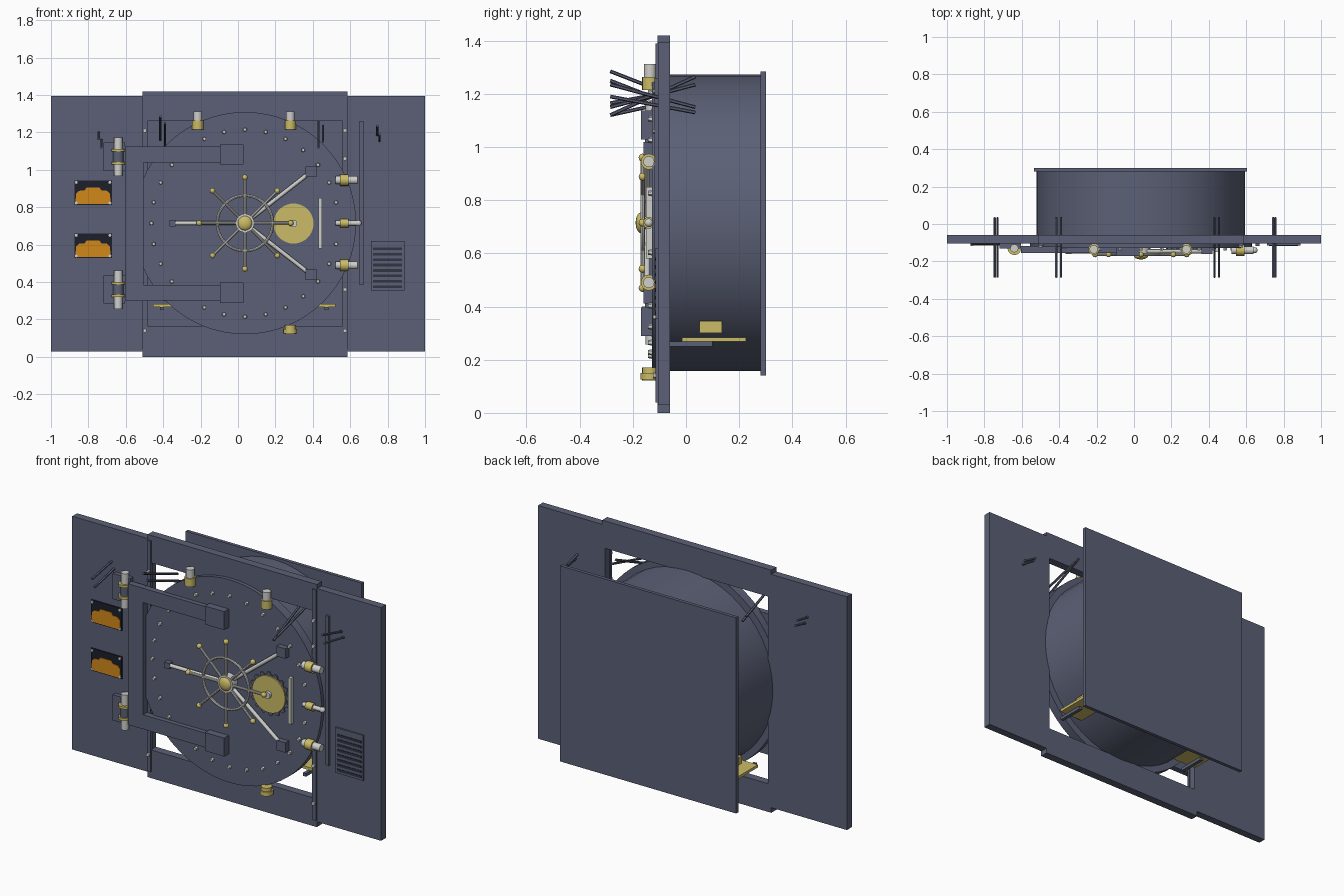
import bpy, bmesh, math
from mathutils import Vector

if "Cube" in bpy.data.objects:
    bpy.data.objects.remove(bpy.data.objects["Cube"], do_unlink=True)


def material(name, rgb):
    m = bpy.data.materials.new(name)
    m.use_nodes = True
    m.diffuse_color = (*rgb, 1)
    m.node_tree.nodes["Principled BSDF"].inputs["Base Color"].default_value = (*rgb, 1)
    return m


SLATE = material("slate steel", (0.105, 0.118, 0.18))
DARK = material("dark slate", (0.03, 0.035, 0.055))
BLACK = material("screen black", (0.012, 0.014, 0.024))
STEEL = material("bright steel", (0.62, 0.62, 0.6))
BRASS = material("brass", (0.6, 0.5, 0.135))
ORANGE = material("orange", (0.64, 0.25, 0.01))

CX, CZ = 0.037, 0.715  # door axis


def finish(name, bm, mat, smooth=False):
    bmesh.ops.recalc_face_normals(bm, faces=bm.faces)
    mesh = bpy.data.meshes.new(name)
    bm.to_mesh(mesh)
    bm.free()
    ob = bpy.data.objects.new(name, mesh)
    bpy.context.scene.collection.objects.link(ob)
    mesh.materials.append(mat)
    if smooth:
        bpy.ops.object.select_all(action='DESELECT')
        ob.select_set(True)
        bpy.context.view_layer.objects.active = ob
        bpy.ops.object.shade_smooth_by_angle(angle=math.radians(35))
    return ob


def box(name, x, y, z, mat=SLATE):
    bm = bmesh.new()
    bmesh.ops.create_cube(bm, size=1)
    for v in bm.verts:
        v.co = [r[0] + (c + 0.5) * (r[1] - r[0]) for c, r in zip(v.co, (x, y, z))]
    return finish(name, bm, mat)


def rod(name, a, b, r, mat, sides=16, r2=None):
    a, b = Vector(a), Vector(b)
    bm = bmesh.new()
    bmesh.ops.create_cone(bm, cap_ends=True, segments=sides, radius1=r,
                          radius2=r if r2 is None else r2, depth=(b - a).length)
    turn = (b - a).to_track_quat('Z', 'Y').to_matrix().to_4x4()
    turn.translation = (a + b) / 2
    bm.transform(turn)
    return finish(name, bm, mat, sides > 8)


def ball(name, p, r, mat, squash=1):
    bm = bmesh.new()
    bmesh.ops.create_uvsphere(bm, u_segments=16, v_segments=10, radius=r)
    for v in bm.verts:
        v.co = Vector((v.co.x, v.co.y * squash, v.co.z)) + Vector(p)
    return finish(name, bm, mat, True)


def plate(name, outline, y0, y1, mat):
    bm = bmesh.new()
    face = bm.faces.new([bm.verts.new((x, y0, z)) for x, z in outline])
    new = bmesh.ops.extrude_face_region(bm, geom=[face])["geom"]
    for v in new:
        if isinstance(v, bmesh.types.BMVert):
            v.co.y = y1
    return finish(name, bm, mat)


def polar(angle, r, y):
    return (CX + r * math.cos(angle), y, CZ + r * math.sin(angle))


# Walls and the frame around the opening
WALL = (-0.105, -0.06)
box("left_wall_panel", (-1, -0.49), WALL, (0.03, 1.395))
box("right_wall_panel", (0.565, 1), WALL, (0.03, 1.395))
for label, z in (("top", (1.26, 1.42)), ("bottom", (0, 0.165))):
    box(label + "_beam", (-0.51, 0.585), (-0.107, -0.06), z)
for label, x in (("left", -0.51), ("right", 0.56)):
    box(label + "_frame_strip", (x, x + 0.025), (-0.115, -0.1), (0.04, 1.39))
    for z in (0.14, 0.36, 1.06, 1.21):
        rod(label + "_strip_bolt", (x + 0.012, -0.11, z), (x + 0.012, -0.125, z), 0.011, STEEL, 6)

# Vault drum, rear panel and door disc
rod("drum", (CX, -0.07, CZ), (CX, 0.285, CZ), 0.557, SLATE, 48)
box("rear_panel", (-0.535, 0.605), (0.28, 0.3), (0.14, 1.285))
rod("door_disc", (CX, -0.075, CZ), (CX, -0.128, CZ), 0.594, SLATE, 64)
for i in range(28):
    a = math.tau * i / 28
    rod("door_bolt", polar(a, 0.5, -0.12), polar(a, 0.5, -0.142), 0.013, STEEL, 6, 0.009)

# Hinge bracket with two arms and their mounts
box("hinge_upright", (-0.605, -0.505), (-0.155, -0.118), (0.30, 1.125))
for label, z in (("lower", 0.3425), ("upper", 1.0825)):
    box(label + "_hinge_arm", (-0.505, -0.09), (-0.155, -0.12), (z - 0.042, z + 0.042))
    box(label + "_arm_end_block", (-0.095, 0.03), (-0.17, -0.12), (z - 0.054, z + 0.054))
for label, z in (("lower", 0.36), ("upper", 1.07)):
    box(label + "_hinge_plate", (-0.72, -0.605), (-0.13, -0.1), (z - 0.075, z + 0.075))
    rod(label + "_hinge_pin", (-0.64, -0.13, z - 0.103), (-0.64, -0.13, z + 0.103), 0.022, STEEL)
    rod(label + "_hinge_barrel", (-0.64, -0.13, z - 0.03), (-0.64, -0.13, z + 0.03), 0.028, SLATE)
    for s in (-0.034, 0.034):
        rod(label + "_hinge_collar", (-0.64, -0.13, z + s - 0.007),
            (-0.64, -0.13, z + s + 0.007), 0.036, BRASS)

# Hand wheel
bm = bmesh.new()
SEG, TUBE = 48, 8
rings = [[bm.verts.new(polar(math.tau * i / SEG, 0.148 + 0.008 * math.cos(math.tau * j / TUBE),
          -0.163 + 0.008 * math.sin(math.tau * j / TUBE))) for j in range(TUBE)] for i in range(SEG)]
for i in range(SEG):
    for j in range(TUBE):
        k, m = (i + 1) % SEG, (j + 1) % TUBE
        bm.faces.new((rings[i][j], rings[k][j], rings[k][m], rings[i][m]))
finish("wheel_rim", bm, STEEL, True)
rod("wheel_shaft", (CX, -0.12, CZ), (CX, -0.172, CZ), 0.05, STEEL, 24)
ball("wheel_hub", (CX, -0.17, CZ), 0.039, BRASS, 0.5)
for i in range(8):
    a = math.tau * i / 8
    rod("wheel_spoke", polar(a, 0.03, -0.163), polar(a, 0.245, -0.163), 0.008, STEEL, 10)
    ball("spoke_knob", polar(a, 0.245, -0.163), 0.015, BRASS)

# Locking rods ending in guide blocks
for x, z, h in ((-0.35, CZ, 0.017), (0.39, 0.99, 0.029), (0.39, 0.44, 0.029)):
    rod("locking_rod", (CX, -0.146, CZ), (x, -0.146, z), 0.011, STEEL, 12)
    box("rod_guide", (x - h, x + h), (-0.16, -0.12), (z - h, z + h))

# Gear with a brass cover, and the door handle
gear = []
for i in range(64):
    r = 0.127 if i % 4 < 2 else 0.112
    a = math.tau * i / 64
    gear.append((0.297 + r * math.cos(a), 0.713 + r * math.sin(a)))
plate("gear", gear, -0.125, -0.134, SLATE)
rod("gear_cover", (0.297, -0.13, 0.713), (0.297, -0.142, 0.713), 0.107, BRASS, 40)
rod("gear_axle", (0.297, -0.14, 0.713), (0.297, -0.158, 0.713), 0.02, STEEL)
box("door_handle", (0.43, 0.448), (-0.15, -0.12), (0.58, 0.85), STEEL)

# Latches around the rim
for z, r in ((0.945, 0.021), (0.715, 0.013), (0.49, 0.021)):
    rod("side_latch_bolt", (0.52, -0.14, z), (0.64, -0.14, z), r, STEEL)
    rod("side_latch_sleeve", (0.545, -0.14, z), (0.59, -0.14, z), r + 0.009, BRASS)
ball("side_latch_tip", (0.645, -0.14, 0.715), 0.016, STEEL)
for x, s in ((-0.215, 1), (0.28, 1), (0.28, -1)):
    zs = [CZ + s * d for d in (0.5, 0.548, 0.597)]
    rod("rim_latch_sleeve", (x, -0.135, zs[0] + (0 if s > 0 else -0.045)),
        (x, -0.135, zs[1] + (0 if s > 0 else -0.045)), 0.03, BRASS)
    if s > 0:
        rod("rim_latch_bolt", (x, -0.135, zs[1]), (x, -0.135, zs[2]), 0.023, STEEL)
    else:
        rod("rim_latch_band", (x, -0.135, 0.125), (x, -0.135, 0.15), 0.036, BRASS)

# Two wall screens with a stepped orange figure
half = [(0.095, -0.06), (0.09, -0.005), (0.075, 0.01), (0.045, 0.012), (0.035, 0.027)]
shape = half + [(-x, z) for x, z in reversed(half)]
for z in (0.595, 0.878):
    x = -0.775
    box("screen", (x - 0.1, x + 0.1), (-0.112, -0.1), (z - 0.065, z + 0.065), BLACK)
    plate("screen_figure", [(x + u, z + w) for u, w in shape], -0.11, -0.115, ORANGE)
    for u in (-0.09, 0.09):
        for w in (-0.055, 0.055):
            rod("screen_screw", (x + u, -0.11, z + w), (x + u, -0.117, z + w), 0.008, STEEL, 8)

# Wall vent and conduit
box("vent_plate", (0.71, 0.89), (-0.114, -0.1), (0.355, 0.62))
for i in range(8):
    z = 0.368 + i * 0.029
    box("vent_slot", (0.722, 0.878), (-0.117, -0.11), (z, z + 0.014), DARK)
box("wall_conduit", (0.65, 0.67), (-0.118, -0.1), (0.385, 1.26))

# Loose rods piercing the wall: x, front height, back height
for x, z0, z1 in ((-0.415, 1.285, 1.16), (-0.39, 1.25, 1.125),
                  (0.43, 1.12, 1.265), (0.455, 1.15, 1.235),
                  (-0.745, 1.165, 1.225), (-0.73, 1.12, 1.19),
                  (0.745, 1.235, 1.15), (0.757, 1.19, 1.13)):
    rod("loose_rod", (x, -0.285, z0), (x, 0.035, z1), 0.007, SLATE, 6)

# Brass shelves and boxes under the drum
for label, s in (("left", 1), ("right", -1)):
    def span(a, b):
        return tuple(sorted((0.033 + s * a, 0.033 + s * b)))
    box(label + "_shelf", span(0.27, 0.488), (-0.015, 0.225), (0.268, 0.284), BRASS)
    box(label + "_shelf_box", span(0.34, 0.43), (0.05, 0.135), (0.3, 0.345), BRASS)
    box(label + "_shelf_bracket", span(0.43, 0.45), (-0.06, 0.1), (0.25, 0.268), SLATE)
